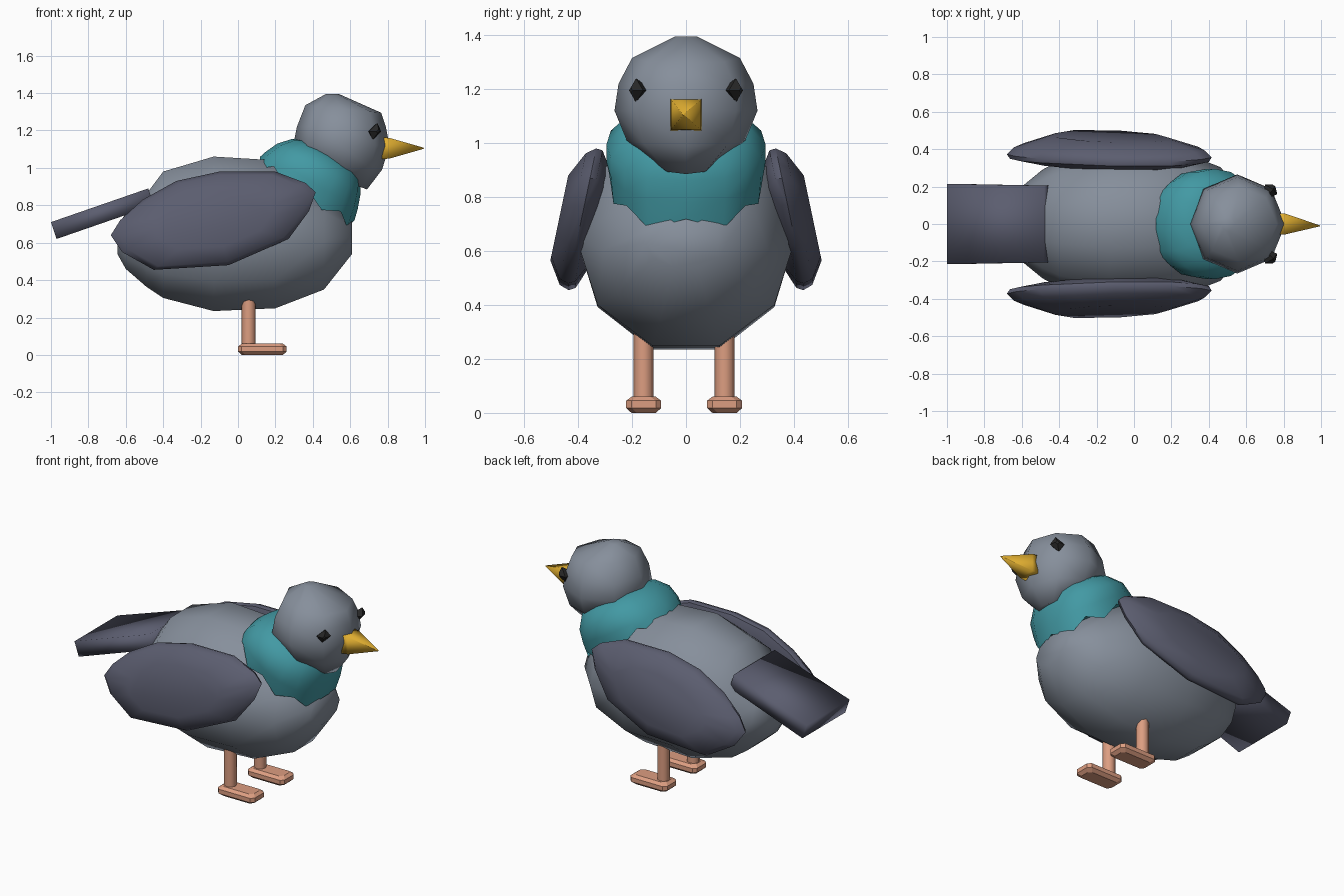
import bpy, bmesh, math
from mathutils import Vector

if "Cube" in bpy.data.objects:
    bpy.data.objects.remove(bpy.data.objects["Cube"])


def mat(name, rgb):
    m = bpy.data.materials.new(name)
    m.diffuse_color = (*rgb, 1)
    m.use_nodes = True
    m.node_tree.nodes["Principled BSDF"].inputs["Base Color"].default_value = m.diffuse_color
    return m


GREY = mat("body grey", (0.24, 0.275, 0.33))
SLATE = mat("wing slate", (0.105, 0.11, 0.16))
TEAL = mat("collar teal", (0.055, 0.32, 0.37))
GOLD = mat("beak gold", (0.74, 0.42, 0.03))
PINK = mat("leg pink", (0.72, 0.34, 0.22))
BLACK = mat("eye black", (0.02, 0.02, 0.02))


def loft(name, rings, material, angle=60):
    """Skin a list of equal-length point rings and cap both ends."""
    bm = bmesh.new()
    rows = [[bm.verts.new(p) for p in r] for r in rings]
    n = len(rows[0])
    for a, b in zip(rows, rows[1:]):
        for i in range(n):
            j = (i + 1) % n
            bm.faces.new((a[i], a[j], b[j], b[i]))
    bm.faces.new(rows[0][::-1])
    bm.faces.new(rows[-1])
    bmesh.ops.recalc_face_normals(bm, faces=bm.faces[:])
    me = bpy.data.meshes.new(name)
    bm.to_mesh(me)
    bm.free()
    me.materials.append(material)
    ob = bpy.data.objects.new(name, me)
    bpy.context.collection.objects.link(ob)
    if angle:
        bpy.ops.object.select_all(action='DESELECT')
        ob.select_set(True)
        bpy.context.view_layer.objects.active = ob
        bpy.ops.object.shade_smooth_by_angle(angle=math.radians(angle))
    return ob


def ring(c, u, v, n, phase=0.0, power=1.0):
    """Ellipse around c spanned by half axes u and v; power < 1 squares it along v."""
    c, u, v = Vector(c), Vector(u), Vector(v)
    return [c + u * math.cos(t) + v * math.copysign(abs(math.sin(t)) ** power, math.sin(t))
            for t in ((i + phase) * math.tau / n for i in range(n))]


# body: x, bottom, top, half width
body = [(-0.645, 0.54, 0.68, 0.12), (-0.60, 0.46, 0.76, 0.20), (-0.49, 0.365, 0.86, 0.29),
        (-0.40, 0.305, 0.98, 0.34), (-0.13, 0.235, 1.06, 0.405), (0.20, 0.25, 1.04, 0.405),
        (0.46, 0.35, 0.86, 0.305), (0.61, 0.54, 0.72, 0.15)]
loft("body", [ring((x, 0, (b + t) / 2), (0, 0, (t - b) / 1.9), (0, w, 0), 10, 0.5)
              for x, b, t, w in body], GREY, 80)

# collar: back edge, front edge, half width; the lowest ring is jagged
collar = [((0.11, 1.04), (0.615, 0.70), 0.285), ((0.14, 1.08), (0.64, 0.78), 0.295),
          ((0.21, 1.13), (0.655, 0.86), 0.295),
          ((0.29, 1.155), (0.655, 0.95), 0.24), ((0.36, 1.15), (0.62, 1.0), 0.18)]
rings = []
for k, ((bx, bz), (fx, fz), w) in enumerate(collar):
    pts = ring(((bx + fx) / 2, 0, (bz + fz) / 2), ((fx - bx) / 2, 0, (fz - bz) / 2),
               (0, w, 0), 16, power=0.75)
    if k == 0:
        pts = [p + Vector((-0.012, 0, -0.03)) * (1 if i % 2 else -0.6)
               for i, p in enumerate(pts)]
    rings.append(pts)
loft("collar", rings, TEAL, 60)

# head: back x, front x, height, forward tilt, half width
head = [(0.47, 0.54, 1.395, 0.0, 0.04), (0.36, 0.765, 1.315, -0.02, 0.20),
        (0.315, 0.79, 1.22, 0.0, 0.25), (0.295, 0.81, 1.12, 0.0, 0.265),
        (0.36, 0.77, 1.01, -0.02, 0.22), (0.52, 0.69, 0.915, -0.03, 0.10)]
loft("head", [ring(((a + b) / 2, 0, z), ((b - a) / 2, 0, t), (0, w, 0), 8)
              for a, b, z, t, w in head], GREY, 80)

# beak
loft("beak", [ring((x, y, z), (0, r, 0), (0, 0, r), 4, 0.5) for x, y, z, r in
              ((0.77, 0, 1.105, 0.082), (0.81, 0, 1.105, 0.078), (0.995, -0.01, 1.105, 0.003))],
     GOLD, 100)

# tail: slab sloping down to the rear
loft("tail", [[Vector((x, s * w, z)) for x, z, s in
               ((tx, tz, -1), (tx, tz, 1), (tx + 0.03, tz - 0.09, 1), (tx + 0.03, tz - 0.09, -1))]
              for tx, tz, w in ((-0.48, 0.89, 0.205), (-1.0, 0.71, 0.215))], SLATE, 100)

# wing outline in side view
outline = [(-0.68, 0.64), (-0.63, 0.72), (-0.51, 0.83), (-0.33, 0.93), (-0.10, 0.98),
           (0.20, 0.98), (0.36, 0.92), (0.415, 0.87), (0.38, 0.77), (0.27, 0.62),
           (-0.05, 0.48), (-0.45, 0.455), (-0.62, 0.55)]


def wing_row(side, scale, push):
    cx, cz = -0.12, 0.73
    row = []
    for x, z in outline:
        px, pz = cx + (x - cx) * scale, cz + (z - cz) * scale
        y = 0.385 + (cz - pz) * 0.21 - 0.1 * max(0, cx - px - 0.25) + push
        row.append(Vector((px, side * y, pz)))
    return row


for side, label in ((-1, "right"), (1, "left")):
    loft(label + "_wing", [wing_row(side, s, p) for s, p in
                           ((0.7, -0.065), (0.97, -0.025), (1, 0.0), (0.93, 0.035),
                            (0.6, 0.083))], SLATE, 50)
    # eye: small faceted diamond
    out = Vector((0.62, side * 0.78, 0))
    along = Vector((0.78, -side * 0.62, 0))
    c = Vector((0.733, side * 0.185, 1.195))
    loft(label + "_eye", [ring(c + out * d, along * 0.042 * s,
                               Vector((0.012, 0, 0.045)) * s, 4)
                          for d, s in ((-0.03, 0.6), (0.0, 1), (0.025, 0.25))], BLACK, 0)
    # leg and chamfered foot
    y = side * 0.15 - 0.007
    loft(label + "_leg", [ring((0.057, y, z), (0.037, 0, 0), (0, 0.037, 0), 8)
                          for z in (0.04, 0.32)], PINK, 50)
    foot = []
    for z, d in ((0.0, 0.02), (0.018, 0), (0.045, 0), (0.06, 0.02)):
        hx, hy, b = 0.13 - d, 0.065 - d, 0.02
        foot.append([Vector((0.13 + px, y + py, z)) for px, py in
                     ((hx, b - hy), (hx, hy - b), (hx - b, hy), (b - hx, hy),
                      (-hx, hy - b), (-hx, b - hy), (b - hx, -hy), (hx - b, -hy))])
    loft(label + "_foot", foot, PINK, 0)
